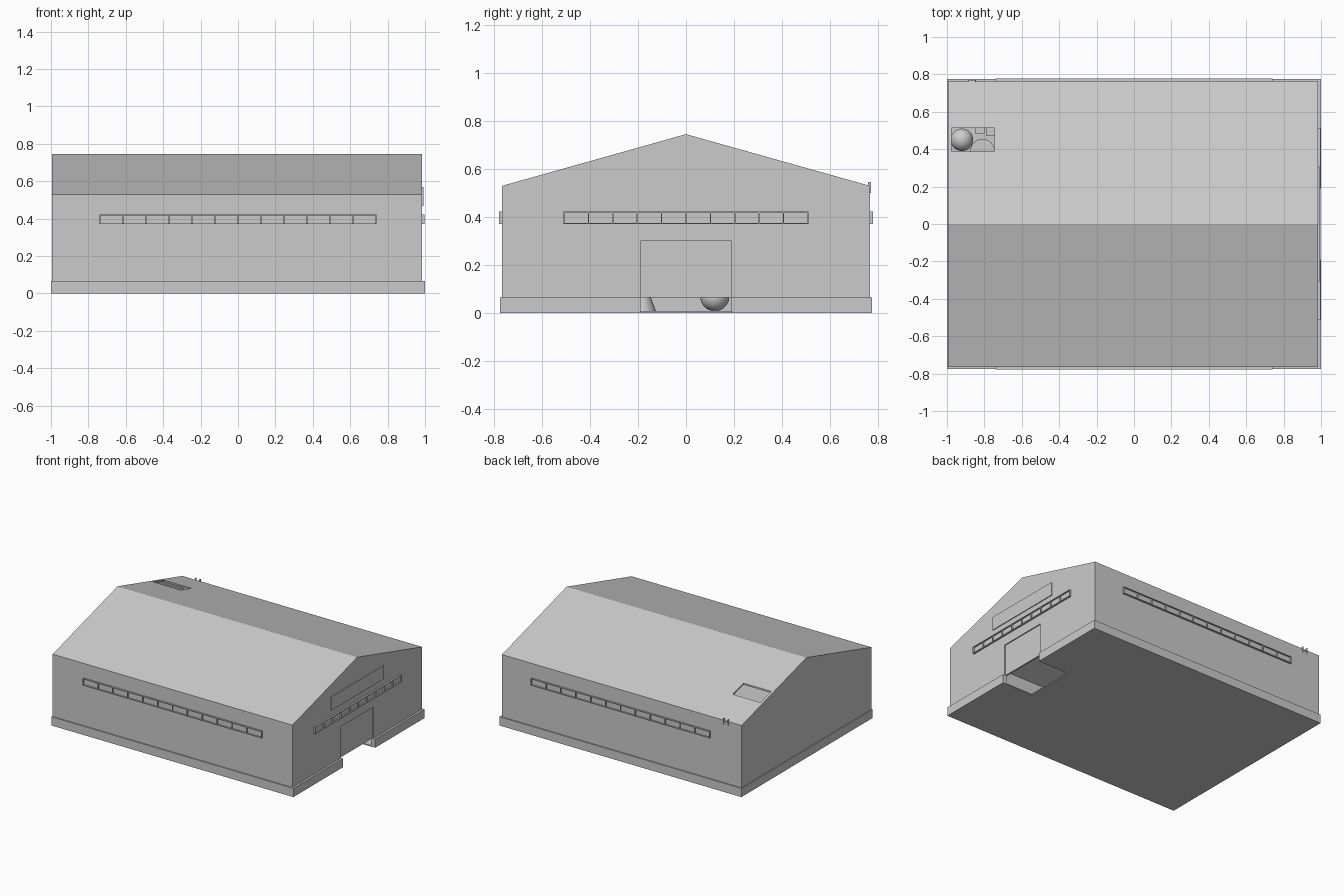
import bpy, bmesh
from math import pi
from mathutils import Matrix, Vector

if "Cube" in bpy.data.objects:
    bpy.data.objects.remove(bpy.data.objects["Cube"])


def finish(name, bm):
    bmesh.ops.recalc_face_normals(bm, faces=bm.faces)
    mesh = bpy.data.meshes.new(name)
    bm.to_mesh(mesh)
    bm.free()
    ob = bpy.data.objects.new(name, mesh)
    bpy.context.collection.objects.link(ob)
    return ob


def add_box(bm, lo, hi):
    lo, hi = Vector(lo), Vector(hi)
    m = Matrix.Translation((lo + hi) / 2) @ Matrix.Diagonal((*(hi - lo), 1))
    bmesh.ops.create_cube(bm, size=1, matrix=m)


def boxes(name, *pairs):
    bm = bmesh.new()
    for lo, hi in pairs:
        add_box(bm, lo, hi)
    return finish(name, bm)


def gable(name, x0, x1, half, base, eave, ridge):
    bm = bmesh.new()
    prof = [(-half, base), (half, base), (half, eave), (0, ridge), (-half, eave)]
    face = bm.faces.new([bm.verts.new((x0, y, z)) for y, z in prof])
    ext = bmesh.ops.extrude_face_region(bm, geom=[face])["geom"]
    bmesh.ops.translate(bm, vec=(x1 - x0, 0, 0),
                        verts=[v for v in ext if isinstance(v, bmesh.types.BMVert)])
    return finish(name, bm)


def cut(ob, cutter):
    cutter.hide_render = True
    mod = ob.modifiers.new("cut", 'BOOLEAN')
    mod.operation, mod.solver, mod.object = 'DIFFERENCE', 'EXACT', cutter
    bpy.context.view_layer.objects.active = ob
    bpy.ops.object.modifier_apply(modifier=mod.name)
    bpy.data.objects.remove(cutter)


def window_strip(name, half, panes, loc, angle):
    """Framed row of recessed panes, built along x and facing -y."""
    bm = bmesh.new()
    h, t, d = 0.026, 0.005, -0.013
    add_box(bm, (-half, -0.003, -h), (half, 0.003, h))
    for s in (-1, 1):
        z = s * (h - t / 2)
        add_box(bm, (-half, d, z - t / 2), (half, 0, z + t / 2))
    for i in range(panes + 1):
        x = -half + t / 2 + i * (2 * half - t) / panes
        add_box(bm, (x - t / 2, d, -h), (x + t / 2, 0, h))
    ob = finish(name, bm)
    ob.location, ob.rotation_euler.z = loc, angle


# Hollow gabled shell with doorway and roof opening
shell = gable("building_shell", -0.995, 0.985, 0.765, 0.004, 0.53, 0.745)
cut(shell, gable("shell_void", -0.983, 0.965, 0.753, -0.05, 0.521, 0.733))
cut(shell, boxes("door_cutter", ((0.9, -0.19, -0.05), (1.1, 0.19, 0.30))))
cut(shell, boxes("roof_cutter", ((-0.976, 0.388, 0.5), (-0.746, 0.514, 0.9))))

# Plinth ring with a gap under the door
boxes("plinth",
      ((-1, -0.774, 0), (1, -0.76, 0.065)),
      ((-1, 0.76, 0), (1, 0.774, 0.065)),
      ((-1, -0.774, 0), (-0.99, 0.774, 0.065)),
      ((0.975, -0.774, 0), (1, -0.19, 0.065)),
      ((0.975, 0.19, 0), (1, 0.774, 0.065)))

# Thin floor, notched at the doorway
boxes("floor",
      ((-0.995, -0.77, 0), (0.745, 0.77, 0.008)),
      ((0.745, -0.77, 0), (0.995, -0.19, 0.008)),
      ((0.745, 0.19, 0), (0.995, 0.77, 0.008)))

# Recessed door and the panel above the windows
boxes("door", ((0.965, -0.19, 0.065), (0.977, 0.19, 0.30)))
boxes("gable_panel", ((0.98, -0.31, 0.468), (0.991, 0.31, 0.568)))

# Window strips on three sides
window_strip("front_windows", 0.74, 12, (0, -0.765, 0.396), 0)
window_strip("back_windows", 0.74, 12, (0, 0.765, 0.396), pi)
window_strip("side_windows", 0.51, 10, (0.985, 0, 0.396), pi / 2)

# Small bracket on the back eave
boxes("eave_bracket",
      ((-0.886, 0.758, 0.50), (-0.881, 0.770, 0.545)),
      ((-0.851, 0.758, 0.50), (-0.846, 0.770, 0.545)),
      ((-0.886, 0.762, 0.518), (-0.846, 0.768, 0.523)))

# Contents glimpsed through the openings
for name, loc in (("ball_by_door", (0.3, 0.12, 0.068)), ("ball_at_rear", (-0.92, 0.45, 0.068))):
    bm = bmesh.new()
    bmesh.ops.create_uvsphere(bm, u_segments=32, v_segments=16, radius=0.06)
    ob = finish(name, bm)
    ob.location = loc
    ob.data.shade_smooth()
for name, r2, loc in (("cone", 0.02, (0.3, -0.19, 0.068)), ("drum", 0.065, (-0.81, 0.39, 0.068))):
    bm = bmesh.new()
    bmesh.ops.create_cone(bm, cap_ends=True, segments=32, radius1=0.065, radius2=r2, depth=0.12)
    finish(name, bm).location = loc
boxes("crates",
      ((-0.85, 0.485, 0.008), (-0.80, 0.54, 0.06)),
      ((-0.79, 0.47, 0.008), (-0.74, 0.52, 0.08)))
